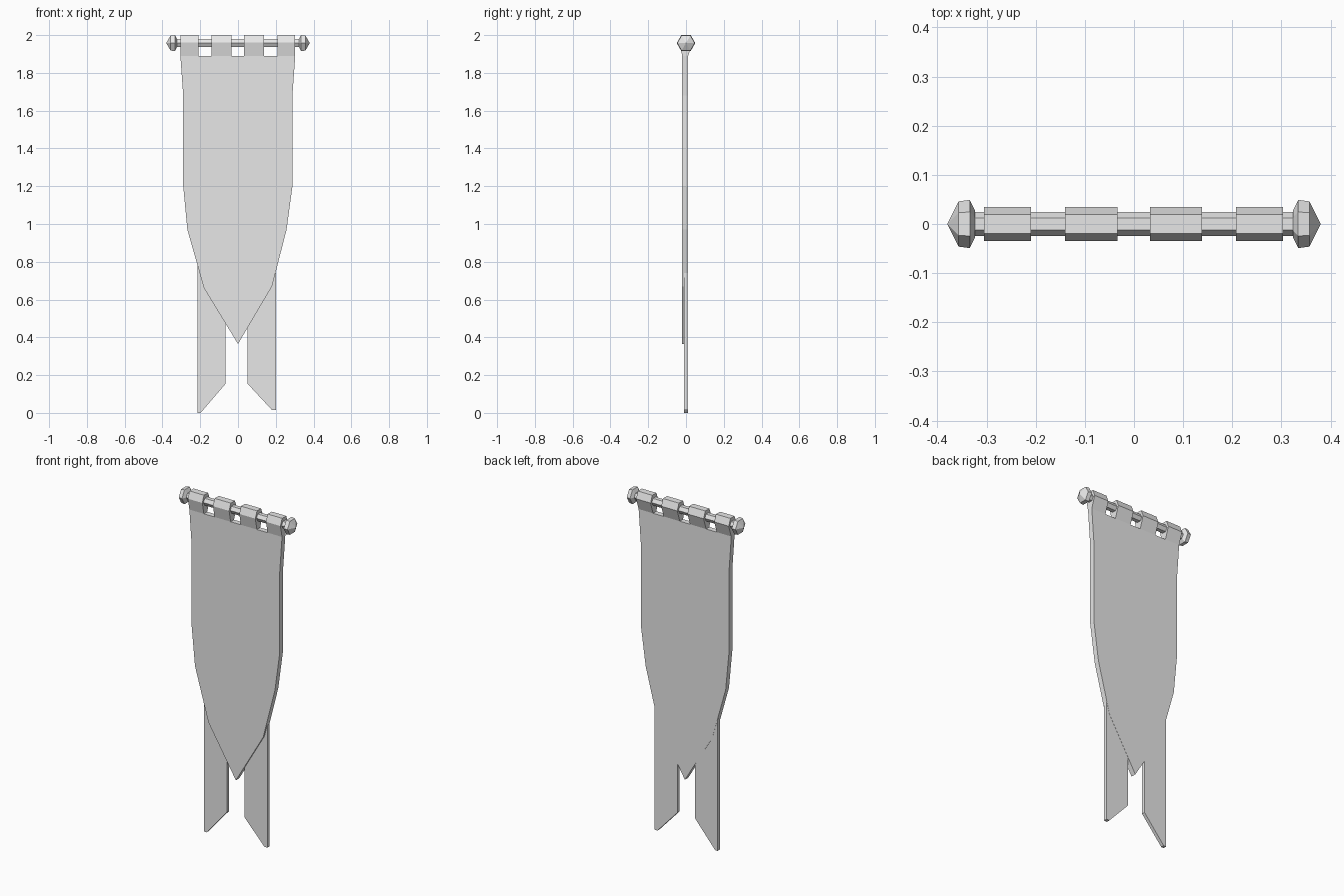
import bpy, bmesh, math
from mathutils import Vector

if "Cube" in bpy.data.objects:
    bpy.data.objects.remove(bpy.data.objects["Cube"], do_unlink=True)

grey = bpy.data.materials.new("plain_grey")
grey.use_nodes = True
grey.diffuse_color = (0.8, 0.8, 0.8, 1)
grey.node_tree.nodes["Principled BSDF"].inputs["Base Color"].default_value = (0.8, 0.8, 0.8, 1)

ROD_Z = 1.958


def finish(name, bm):
    bmesh.ops.recalc_face_normals(bm, faces=bm.faces)
    mesh = bpy.data.meshes.new(name)
    bm.to_mesh(mesh)
    bm.free()
    mesh.materials.append(grey)
    obj = bpy.data.objects.new(name, mesh)
    bpy.context.collection.objects.link(obj)
    return obj


def prism(name, outline, offset):
    """Extrude a closed 3D outline along an offset."""
    bm = bmesh.new()
    face = bm.faces.new([bm.verts.new(p) for p in outline])
    moved = bmesh.ops.extrude_face_region(bm, geom=[face], use_keep_orig=True)
    verts = [v for v in moved["geom"] if isinstance(v, bmesh.types.BMVert)]
    bmesh.ops.translate(bm, verts=verts, vec=Vector(offset))
    return finish(name, bm)


def panel(name, outline, front, back):
    return prism(name, [(x, front, z) for x, z in outline], (0, back - front, 0))


def hex_ring(x, radius):
    return [(x, radius * math.cos(i * math.pi / 3),
             ROD_Z + radius * math.sin(i * math.pi / 3)) for i in range(6)]


# Main cloth with a pointed lower end
panel("banner_cloth", [
    (-0.305, 1.89), (-0.29, 1.68), (-0.29, 1.2), (-0.268, 0.97), (-0.18, 0.66),
    (0, 0.365), (0.18, 0.67), (0.257, 0.97), (0.288, 1.2), (0.288, 1.68),
    (0.303, 1.89)], -0.02, 0.011)

# Two slanted tails hanging behind the point
panel("right_tail", [(-0.215, 0.78), (-0.215, 0), (-0.198, 0), (-0.065, 0.155),
                     (-0.065, 0.78)], -0.01, 0.01)
panel("left_tail", [(0.2, 0.74), (0.2, 0.015), (0.18, 0.015), (0.05, 0.155),
                    (0.05, 0.74)], -0.01, 0.01)

# Hanging loops wrapped around the rod
loop_profile = [(-0.019, 2), (-0.035, 1.96), (-0.02, 1.89),
                (0.011, 1.89), (0.035, 1.96), (0.019, 2)]
for i, (x0, x1) in enumerate([(-0.305, -0.21), (-0.14, -0.034),
                              (0.033, 0.138), (0.208, 0.303)]):
    prism(f"hanging_loop_{i + 1}", [(x0, y, z) for y, z in loop_profile], (x1 - x0, 0, 0))

# Six-sided rod
prism("rod", hex_ring(-0.33, 0.024), (0.66, 0, 0))

# Pointed six-sided finials at both ends
for side, name in ((1, "left_finial"), (-1, "right_finial")):
    bm = bmesh.new()
    rings = [[bm.verts.new(p) for p in hex_ring(side * x, r)]
             for x, r in ((0.323, 0.026), (0.334, 0.049), (0.357, 0.046))]
    tip = bm.verts.new((side * 0.38, 0, ROD_Z))
    bm.faces.new(rings[0])
    for i in range(6):
        j = (i + 1) % 6
        for a, b in zip(rings, rings[1:]):
            bm.faces.new((a[i], a[j], b[j], b[i]))
        bm.faces.new((rings[2][i], rings[2][j], tip))
    finish(name, bm)
